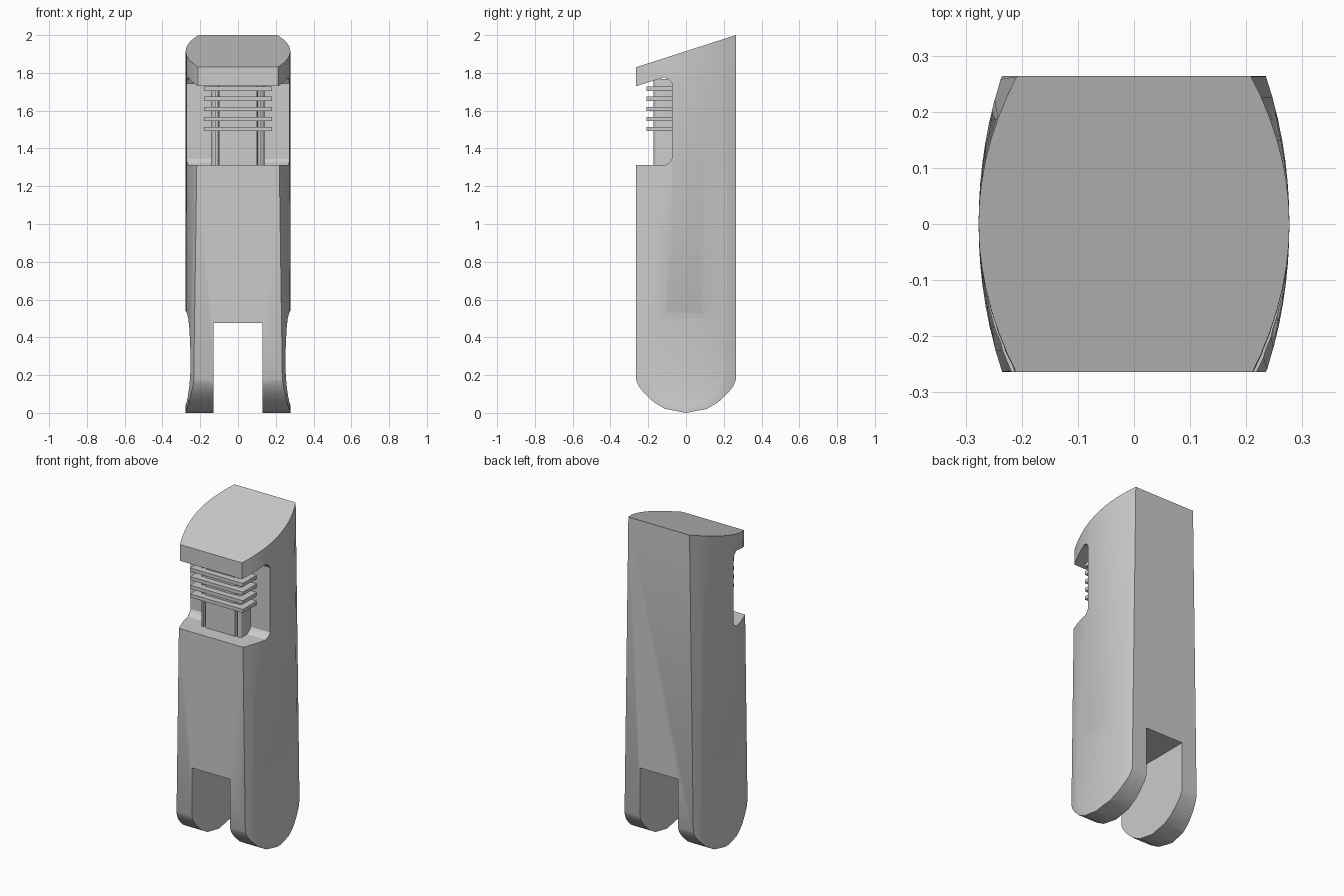
import bpy, bmesh
from mathutils import Vector

if "Cube" in bpy.data.objects:
    bpy.data.objects.remove(bpy.data.objects["Cube"])


def make(name, bm):
    bmesh.ops.recalc_face_normals(bm, faces=bm.faces)
    mesh = bpy.data.meshes.new(name)
    bm.to_mesh(mesh)
    bm.free()
    obj = bpy.data.objects.new(name, mesh)
    bpy.context.collection.objects.link(obj)
    return obj


def prism(name, points, axis, lo, hi):
    """Extrude a 2D outline along an axis (0=x, 1=y, 2=z)."""
    bm = bmesh.new()
    rings = []
    for d in (lo, hi):
        ring = []
        for p in points:
            co = list(p)
            co.insert(axis, d)
            ring.append(bm.verts.new(co))
        rings.append(ring)
    a, b = rings
    n = len(points)
    bm.faces.new(a)
    bm.faces.new(b)
    for i in range(n):
        bm.faces.new((a[i], a[(i + 1) % n], b[(i + 1) % n], b[i]))
    return make(name, bm)


def box(name, x, y, z):
    return prism(name, [(x[0], y[0]), (x[1], y[0]), (x[1], y[1]), (x[0], y[1])], 2, *z)


def boolean(obj, cutter, operation):
    mod = obj.modifiers.new("cut", 'BOOLEAN')
    mod.operation = operation
    mod.solver = 'EXACT'
    mod.object = cutter
    bpy.context.view_layer.objects.active = obj
    bpy.ops.object.modifier_apply(modifier=mod.name)
    bpy.data.objects.remove(cutter)


def smooth(obj, angle=0.5):
    bpy.ops.object.select_all(action='DESELECT')
    obj.select_set(True)
    bpy.context.view_layer.objects.active = obj
    bpy.ops.object.shade_smooth_by_angle(angle=angle)


# Bulging block, whose corners draw in towards the top
def section(z, n=16):
    bulge = 0.04 + 0.0145 * z
    right = []
    for i in range(n + 1):
        y = -0.3 + 0.6 * i / n
        right.append((0.277 - bulge * (y / 0.265) ** 2, y, z))
    return right + [(-x, y, z) for x, y, z in reversed(right)]


bm = bmesh.new()
low = [bm.verts.new(p) for p in section(-0.1)]
high = [bm.verts.new(p) for p in section(2.1)]
bm.faces.new(low)
bm.faces.new(high)
for i in range(len(low)):
    j = (i + 1) % len(low)
    bm.faces.new((low[i], low[j], high[j], high[i]))
body = make("body", bm)

# Side outline: rounded foot, sloping top and the front window notch
foot = [(0.264, 0.175), (0.25, 0.14), (0.217, 0.1), (0.17, 0.056), (0.11, 0.021)]
side = [(-y, z) for y, z in foot] + [(0, 0)] + foot[::-1]
side += [(0.264, 2.0), (-0.264, 1.83), (-0.264, 1.73), (-0.165, 1.761),
         (-0.115, 1.776), (-0.09, 1.765), (-0.075, 1.745),
         (-0.075, 1.345), (-0.085, 1.328), (-0.11, 1.312), (-0.264, 1.312)]
boolean(body, prism("outline_cutter", side, 0, -0.4, 0.4), 'INTERSECT')

# Slot between the two legs
boolean(body, box("slot_cutter", (-0.13, 0.13), (-0.5, 0.5), (-0.2, 0.475)), 'DIFFERENCE')

# Shallow scooped recess on the outside of each leg
scoop = [(0.29, 0.55), (0.277, 0.541), (0.270, 0.527), (0.263, 0.497), (0.258, 0.45),
         (0.255, 0.40), (0.2525, 0.34), (0.251, 0.26), (0.2535, 0.19), (0.259, 0.13),
         (0.266, 0.085), (0.272, 0.058), (0.277, 0.042), (0.29, 0.02)]
for s in (-1, 1):
    pts = [(s * x, z) for x, z in scoop] + [(s * 0.4, 0.02), (s * 0.4, 0.55)]
    boolean(body, prism("recess_cutter", pts, 1, -0.215, 0.215), 'DIFFERENCE')
smooth(body)

# Core in the window, with two vertical grooves and rounded corners
half = [(0.10, -0.172), (0.105, -0.15), (0.118, -0.15), (0.118, -0.172),
        (0.128, -0.169), (0.136, -0.161), (0.139, -0.15), (0.139, -0.06)]
core = prism("window_core", half + [(-x, y) for x, y in reversed(half)], 2, 1.30, 1.768)
smooth(core)

# Stack of thin horizontal fins around the core
for i in range(5):
    z = 1.503 + 0.0533 * i
    box(f"fin_{i + 1}", (-0.18, 0.18), (-0.21, -0.07), (z - 0.011, z + 0.011))
